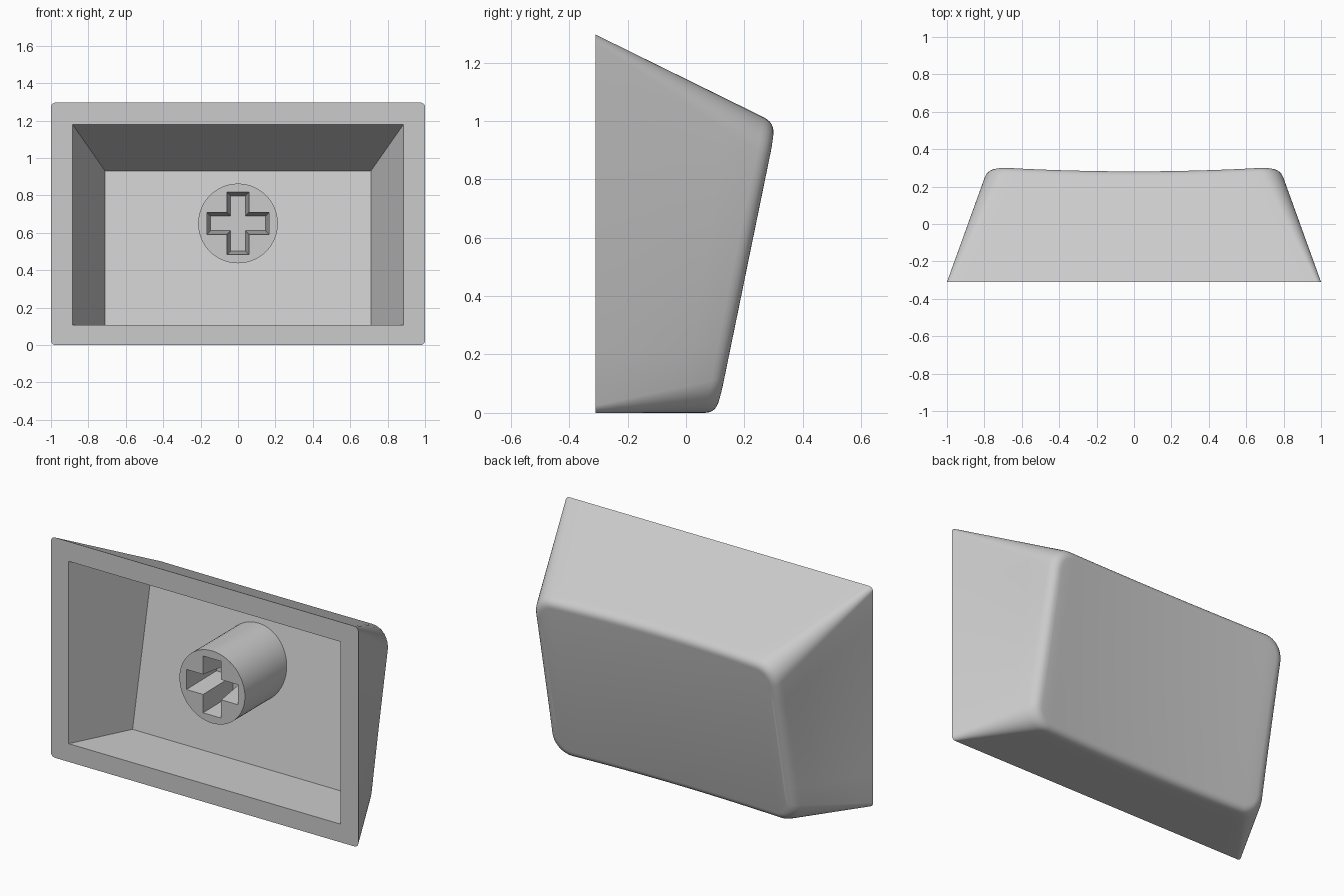
import bpy, bmesh, math
from mathutils import Vector

cube = bpy.data.objects.get("Cube")
if cube:
    bpy.data.objects.remove(cube)

FRONT = -0.31
TILT = 0.205

grey = bpy.data.materials.new("plain grey")
grey.use_nodes = True
grey.diffuse_color = (0.6, 0.6, 0.6, 1)
grey.node_tree.nodes["Principled BSDF"].inputs["Base Color"].default_value = (0.6, 0.6, 0.6, 1)


def finish(bm, name):
    """Turn a bmesh into a shaded object with the grey material."""
    bmesh.ops.recalc_face_normals(bm, faces=bm.faces[:])
    mesh = bpy.data.meshes.new(name)
    bm.to_mesh(mesh)
    bm.free()
    mesh.materials.append(grey)
    obj = bpy.data.objects.new(name, mesh)
    bpy.context.collection.objects.link(obj)
    bpy.ops.object.select_all(action='DESELECT')
    obj.select_set(True)
    bpy.context.view_layer.objects.active = obj
    bpy.ops.object.shade_smooth_by_angle(angle=math.radians(30))
    return obj


def add_ring(bm, points):
    return [bm.verts.new(p) for p in points]


def bridge(bm, a, b):
    n = len(a)
    for i in range(n):
        j = (i + 1) % n
        bm.faces.new((a[i], a[j], b[j], b[i]))


def fill_between(bm, outer, inner):
    """Flat front face with a hole in it."""
    edges = []
    for loop in (outer, inner):
        for i, v in enumerate(loop):
            w = loop[(i + 1) % len(loop)]
            edges.append(bm.edges.get((v, w)) or bm.edges.new((v, w)))
    bmesh.ops.triangle_fill(bm, edges=edges, use_beauty=True, normal=(0, -1, 0))


SIDE = (1 / 7, 3 / 7, 5 / 7)
ARC, SPAN = 8, 20


def outline(half, low, high, radius):
    """Rounded rectangle as (x, z); the lower half mirrors the upper."""
    mid = (low + high) / 2
    rise, run = high - radius - mid, half - radius
    left = [(-half, rise * f) for f in SIDE]
    for i in range(ARC + 1):
        a = math.pi / 2 * i / ARC
        left.append((-run - radius * math.cos(a), rise + radius * math.sin(a)))
    top = [(-run + 2 * run * i / SPAN, rise + radius) for i in range(1, SPAN)]
    upper = left + top + [(-x, z) for x, z in reversed(left)]
    lower = [(x, -z) for x, z in reversed(upper)]
    return [(x, mid + z) for x, z in upper + lower]


def on_back(x, z):
    """Point on the tilted back face, which is dished across its width."""
    dish = 0.022 * max(0, 1 - (x / 0.74) ** 2)
    return Vector((x, 0.107 + TILT * z - dish, z * (1 + 0.489 * dish)))


def floor_y(z):
    return 0.012 + TILT * z


# Outer walls: loft from the front rim to the dished back with a rounded edge
bm = bmesh.new()
inset = 0.04
base = [Vector((x, FRONT, z)) for x, z in outline(1, 0, 1.296, 0.025)]
corner = [on_back(x, z) for x, z in outline(0.785, 0, 0.991, 0.12)]
face = [on_back(x, z) for x, z in outline(0.785 - inset, inset, 0.991 - inset, 0.12 - inset)]
start = [c + (b - c).normalized() * 0.05 for b, c in zip(base, corner)]
rings = [add_ring(bm, [b.lerp(s, t / 5) for b, s in zip(base, start)]) for t in range(6)]
for k in range(1, 7):
    t = k / 6
    rings.append(add_ring(bm, [s.lerp(c, t).lerp(c.lerp(f, t), t)
                               for s, c, f in zip(start, corner, face)]))
for a, b in zip(rings, rings[1:]):
    bridge(bm, a, b)

# Dished back: strips joining upper and lower points
cap = rings[-1]
n, s = len(cap), len(SIDE)
half = n // 2
bm.faces.new([cap[i] for i in range(-s - 1, s + 1)])
bm.faces.new(cap[half - s - 1:half + s + 1])
for i in range(s, half - s - 1):
    bm.faces.new((cap[i], cap[i + 1], cap[n - 2 - i], cap[n - 1 - i]))

# Cavity with a floor parallel to the back, and the flat front rim
signs = ((-1, 0), (1, 0), (1, 1), (-1, 1))
opening = add_ring(bm, [(sx * 0.885, FRONT, 1.18 if up else 0.107) for sx, up in signs])
floor = []
for sx, up in signs:
    z = 0.93 if up else 0.107
    floor.append(bm.verts.new((sx * 0.71, floor_y(z), z)))
bridge(bm, opening, floor)
bm.faces.new(floor)
fill_between(bm, rings[0], opening)
finish(bm, "cap_shell")


# Round stem with a tapered cross-shaped socket
def cross(length, width, y):
    points = []
    for k in range(4):
        c, s = round(math.cos(k * math.pi / 2)), round(math.sin(k * math.pi / 2))
        for x, z in ((length, -width), (length, width), (width, width)):
            points.append((x * c - z * s, y, STEM_Z + x * s + z * c))
    return points


STEM_Z, STEM_FRONT = 0.65, -0.24
bm = bmesh.new()
circle = [(0.213 * math.cos(a), STEM_Z + 0.213 * math.sin(a))
          for a in (2 * math.pi * i / 64 for i in range(64))]
front = add_ring(bm, [(x, STEM_FRONT, z) for x, z in circle])
back = add_ring(bm, [(x, floor_y(z) + 0.01, z) for x, z in circle])
bridge(bm, front, back)
bm.faces.new(back)
mouth = add_ring(bm, cross(0.167, 0.059, STEM_FRONT))
bottom = add_ring(bm, cross(0.147, 0.039, STEM_FRONT + 0.25))
bridge(bm, mouth, bottom)
bm.faces.new(bottom)
fill_between(bm, front, mouth)
finish(bm, "stem")
